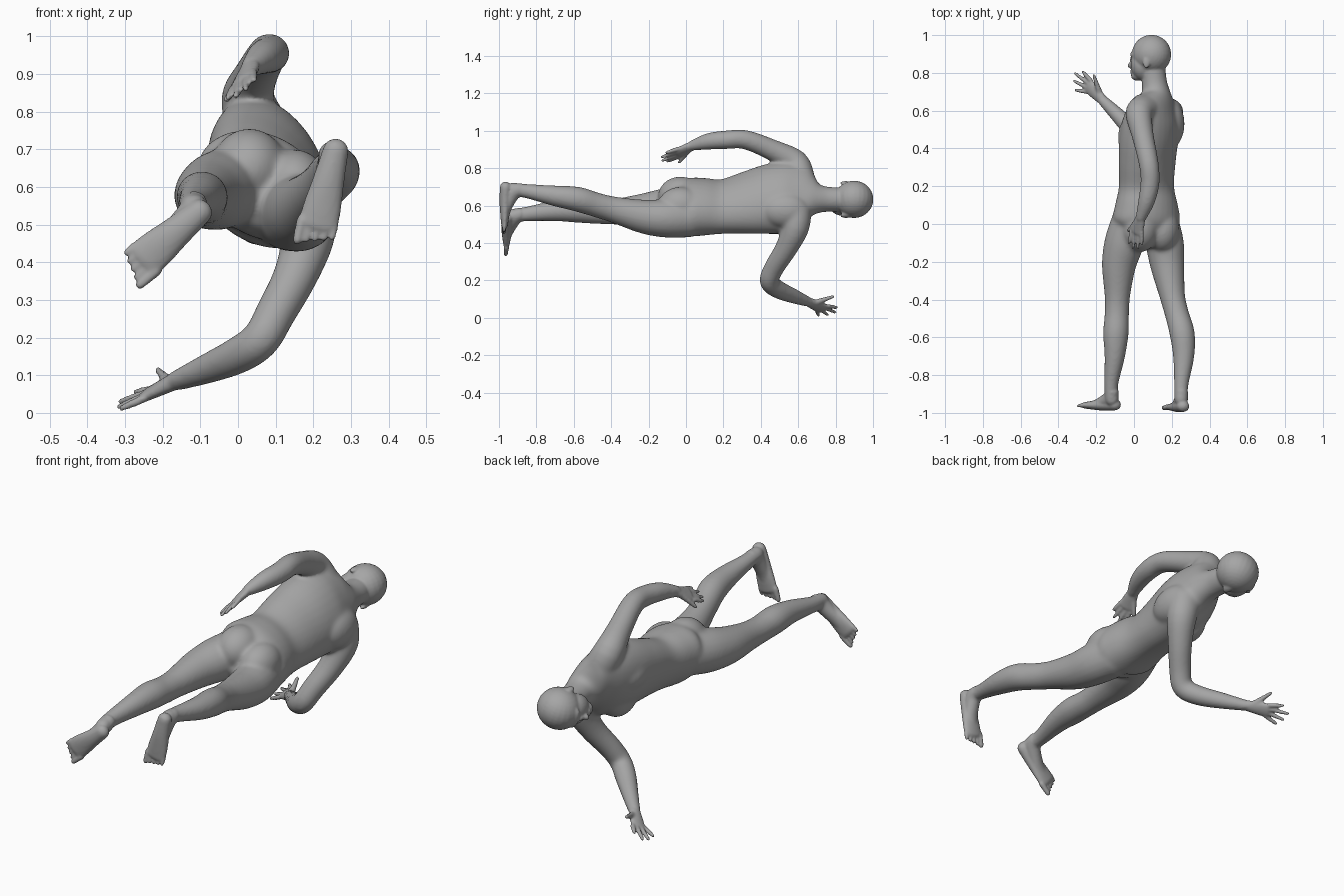
import bpy, bmesh, math
from mathutils import Vector, Matrix

skin = bpy.data.materials.new("grey_skin")
skin.diffuse_color = (0.38, 0.38, 0.38, 1)
bm = bmesh.new()


def spline(rows, steps=4):
    """Catmull-Rom through rows of numbers."""
    out = []
    for i in range(len(rows) - 1):
        a, b = rows[max(i - 1, 0)], rows[i]
        c, d = rows[i + 1], rows[min(i + 2, len(rows) - 1)]
        for s in range(steps):
            t = s / steps
            out.append([0.5 * (2*q + (r - p)*t + (2*p - 5*q + 4*r - u)*t*t
                               + (3*q - p - 3*r + u)*t**3)
                        for p, q, r, u in zip(a, b, c, d)])
    return out + [list(rows[-1])]


def tube(rows, side=(1, 0, 0), n=20):
    """Closed limb; rows are x, y, z, half width, half depth, twist in degrees."""
    rows = spline([tuple(r) + (0,) * (6 - len(r)) for r in rows])
    pts = [Vector(r[:3]) for r in rows]
    rings = []
    for i, r in enumerate(rows):
        tan = (pts[min(i + 1, len(pts) - 1)] - pts[max(i - 1, 0)]).normalized()
        s = Matrix.Rotation(math.radians(r[5]), 3, 'Y') @ Vector(side)
        s = (s - tan * s.dot(tan)).normalized()
        rings.append((pts[i], s * r[3], tan.cross(s) * r[4], tan * min(r[3], r[4])))

    def cap(ring, sign):
        c, s, d, t = ring
        return [(c + sign * t * math.sin(a), s * math.cos(a), d * math.cos(a), t)
                for a in (0.5, 1.0, 1.4)]
    rings = cap(rings[0], -1)[::-1] + rings + cap(rings[-1], 1)
    loops = [[bm.verts.new(c + s * math.cos(2*math.pi*k/n) + d * math.sin(2*math.pi*k/n))
              for k in range(n)] for c, s, d, t in rings]
    for a, b in zip(loops, loops[1:]):
        for k in range(n):
            bm.faces.new((a[k], a[(k+1) % n], b[(k+1) % n], b[k]))
    bm.faces.new(loops[0][::-1])
    bm.faces.new(loops[-1])


def ball(center, radii, turn=Matrix.Identity(4)):
    m = Matrix.Translation(center) @ turn @ Matrix.Diagonal((*radii, 1))
    bmesh.ops.create_uvsphere(bm, u_segments=24, v_segments=16, radius=1, matrix=m)


def fuse(name, voxel, relax):
    """Fuse all parts gathered so far into one smooth skin."""
    bmesh.ops.recalc_face_normals(bm, faces=bm.faces)
    mesh = bpy.data.meshes.new(name)
    bm.to_mesh(mesh)
    bm.clear()
    obj = bpy.data.objects.new(name, mesh)
    bpy.context.collection.objects.link(obj)
    mesh.materials.append(skin)
    remesh = obj.modifiers.new("skin", 'REMESH')
    remesh.mode = 'VOXEL'
    remesh.voxel_size = voxel
    remesh.use_smooth_shade = True
    smooth = obj.modifiers.new("relax", 'SMOOTH')
    smooth.factor = .5
    smooth.iterations = relax
    return obj


def hand(wrist, knuckles, across, tips, thumb):
    """Palm, four fingers and a thumb; across runs from index to little finger."""
    w, k, s = Vector(wrist), Vector(knuckles), Vector(across).normalized()
    tube([(*w, .028, .023), (*w.lerp(k, .5), .036, .019), (*k, .04, .015)], s)
    for i, tip in enumerate(tips):
        root, tip = k + s * (i - 1.5) * .023, Vector(tip)
        tube([(*root, .0115, .0115), (*root.lerp(tip, .55), .0105, .0105),
              (*tip.lerp(root, .08), .008, .008)], s, 10)
    root = w.lerp(k, .25) - s * .018
    tube([(*root, .017, .017), (*root.lerp(Vector(thumb), .6), .012, .012),
          (*thumb, .009, .009)], s, 10)


def foot(heel, ball_pos, ankle, outward):
    """Heel-to-ball wedge, instep and five toes."""
    h, b, a = Vector(heel), Vector(ball_pos), Vector(ankle)
    f = (b - h).normalized()
    s = f.cross(Vector((0, 1, 0))).normalized()
    if s.dot(Vector(outward)) < 0:
        s = -s
    tube([(*h, .034, .03), (*h.lerp(b, .4), .042, .03),
          (*h.lerp(b, .75), .051, .024), (*b, .054, .018)], s)
    tube([(*a, .036, .037), (*(a.lerp(h, .5) + f * .025), .036, .042),
          (*(h.lerp(b, .55) + Vector((0, .008, 0))), .036, .028),
          (*h.lerp(b, .85), .036, .02)], s)
    for i in range(5):
        root = b + s * (i - 2) * .022 - f * .005
        r = .015 if i == 0 else .0108
        tip = root + f * (.056 - .007 * i) + Vector((0, -.003, 0))
        tube([(*root, r, r), (*tip, r * .85, r * .8)], s, 10)


# torso and neck: twists from the hips to the shoulders
tube([(.06, -.01, .585, .17, .12, 29), (.065, .03, .592, .19, .142, 31),
      (.066, .1, .594, .18, .138, 36), (.066, .2, .595, .167, .122, 45),
      (.07, .33, .615, .184, .132, 55), (.078, .45, .635, .2, .142, 62),
      (.092, .54, .647, .205, .133, 62), (.105, .61, .65, .19, .107, 62),
      (.115, .66, .643, .135, .087, 63), (.115, .7, .637, .085, .074, 68),
      (.108, .75, .634, .068, .067, 75), (.1, .83, .632, .065, .066, 75)], n=32)

# buttocks, chest muscles and shoulder blades
ball((.15, -.03, .6), (.09, .12, .1))
ball((.03, -.03, .65), (.1, .12, .105))
ball((.055, .47, .535), (.075, .11, .09))
ball((-.005, .46, .675), (.08, .12, .085))
ball((.19, .53, .575), (.078, .13, .095))
ball((.08, .53, .745), (.065, .11, .08))

# raised arm
tube([(.05, .605, .765, .08, .08), (.026, .58, .832, .072, .072),
      (.046, .47, .893, .059, .058), (.078, .32, .952, .053, .052),
      (.085, .22, .952, .051, .05), (.066, .12, .943, .045, .045),
      (.035, .03, .92, .029, .028)])

# lowered arm
tube([(.17, .59, .57, .085, .082), (.187, .585, .48, .074, .073),
      (.155, .535, .37, .06, .06), (.1, .47, .265, .054, .054),
      (.06, .445, .195, .052, .052), (.0, .49, .153, .051, .049),
      (-.08, .57, .118, .041, .041), (-.17, .66, .083, .029, .027)])

# legs with calf muscles
tube([(-.018, .02, .605, .1, .102), (-.052, -.1, .59, .105, .105),
      (-.08, -.22, .577, .091, .09), (-.088, -.38, .567, .068, .069),
      (-.091, -.48, .567, .065, .065), (-.096, -.58, .575, .068, .067),
      (-.102, -.7, .572, .055, .056), (-.121, -.85, .555, .038, .04),
      (-.117, -.93, .545, .038, .038)])
tube([(.135, .02, .533, .1, .103), (.162, -.1, .532, .102, .104),
      (.177, -.22, .54, .091, .092), (.203, -.38, .577, .068, .071),
      (.228, -.48, .604, .064, .066), (.255, -.58, .634, .067, .067),
      (.263, -.7, .652, .057, .056), (.25, -.85, .677, .039, .039),
      (.25, -.93, .687, .037, .037)])

# blend torso and limbs first, so the small features stay crisp afterwards
blend = fuse("limb_blend", .008, 16)
bpy.context.view_layer.update()
soft = bpy.data.meshes.new_from_object(
    blend.evaluated_get(bpy.context.evaluated_depsgraph_get()))
bpy.data.objects.remove(blend)
bm.from_mesh(soft)

# head: turned slightly downwards
tilt = Matrix.Rotation(-.32, 4, 'Y')
head = Vector((.089, .885, .632))


def face(p, radii, turn=Matrix.Identity(4)):
    ball(head + tilt.to_3x3() @ Vector(p), radii, tilt @ turn)


face((.004, .013, 0), (.105, .104, .099))       # skull
face((-.042, -.04, 0), (.066, .088, .076))      # face
face((-.03, -.075, 0), (.06, .052, .062))       # jaw
face((-.075, -.1, 0), (.033, .027, .038))       # chin
face((-.085, .012, 0), (.024, .022, .055))      # brow
face((-.11, -.045, 0), (.02, .016, .015))       # nose
face((-.104, -.022, 0), (.013, .03, .011))      # nose bridge
face((-.1, -.079, 0), (.014, .013, .026))       # lips
for z in (1, -1):
    face((.005, -.03, z * .092), (.019, .032, .01),
         Matrix.Rotation(z * .2, 4, 'Y'))       # ears

# hands
hand((.035, .035, .92), (.014, -.042, .882), (.055, 0, .045),
     [(-.028, -.105, .834), (-.006, -.133, .838), (.02, -.137, .857), (.042, -.11, .882)],
     (-.03, -.035, .832))
hand((-.17, .66, .083), (-.24, .73, .05), (-.035, -.1, -.04),
     [(-.275, .81, .055), (-.318, .802, .028), (-.323, .76, .013), (-.315, .71, .01)],
     (-.212, .785, .113))

# feet
foot((-.1, -.957, .535), (-.25, -.96, .407), (-.117, -.89, .553), (-1, 0, 1))
foot((.26, -.965, .698), (.212, -.97, .498), (.25, -.89, .684), (1, 0, 0))

# one continuous skin over all parts
fuse("human_body", .006, 4)
bm.free()
